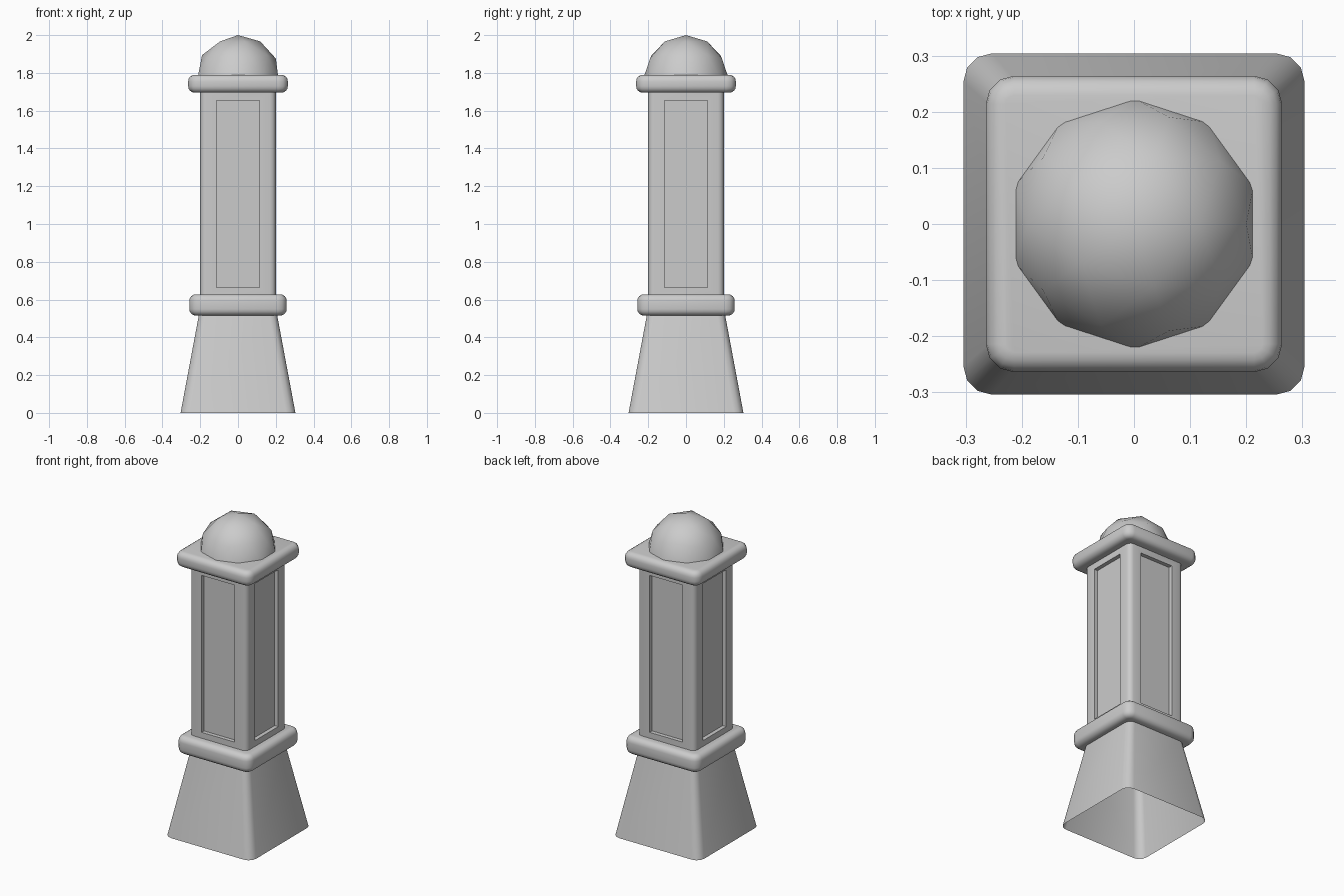
import bpy, bmesh
from math import sin, cos, pi, radians

if "Cube" in bpy.data.objects:
    bpy.data.objects.remove(bpy.data.objects["Cube"])


def ring(bm, half, r, z, seg=3):
    """Rounded-square loop of vertices."""
    verts = []
    for q in range(4):
        a0 = q * pi / 2
        cx = (half - r) * (1 if q in (0, 3) else -1)
        cy = (half - r) * (1 if q in (0, 1) else -1)
        for i in range(seg + 1):
            a = a0 + i * pi / 2 / seg
            verts.append(bm.verts.new((cx + r * cos(a), cy + r * sin(a), z)))
    return verts


def loft(bm, profile, caps=False):
    """Skin rounded squares given as (half width, corner radius, z)."""
    rings = [ring(bm, *p) for p in profile]
    for a, b in zip(rings, rings[1:]):
        n = len(a)
        for i in range(n):
            j = (i + 1) % n
            bm.faces.new((a[i], a[j], b[j], b[i]))
    if caps:
        bm.faces.new(rings[0][::-1])
        bm.faces.new(rings[-1])
    bm.normal_update()


def finish(bm, name):
    me = bpy.data.meshes.new(name)
    bm.to_mesh(me)
    bm.free()
    ob = bpy.data.objects.new(name, me)
    bpy.context.collection.objects.link(ob)
    bpy.ops.object.select_all(action='DESELECT')
    ob.select_set(True)
    bpy.context.view_layer.objects.active = ob
    bpy.ops.object.shade_smooth_by_angle(angle=radians(40))
    return ob


def collar(name, half, z0, z1, r=0.035, corner=0.05, seg=4):
    """Square slab with rounded rims."""
    prof = []
    for i in range(2 * seg + 2):
        top = i > seg
        a = -pi / 2 + (i - top) * pi / 2 / seg
        inset = r * (1 - cos(a))
        z = (z1 - r if top else z0 + r) + r * sin(a)
        prof.append((half - inset, corner - inset, z))
    bm = bmesh.new()
    loft(bm, prof, caps=True)
    return finish(bm, name)


# flared base, open underneath
bm = bmesh.new()
loft(bm, [(0.304, 0.05, 0.0), (0.205, 0.04, 0.53)])
finish(bm, "base")

# collars below and above the shaft
collar("lower_collar", 0.258, 0.515, 0.628)
collar("upper_collar", 0.264, 1.695, 1.79)

# shaft with a recessed panel on each side
bm = bmesh.new()
loft(bm, [(0.2, 0.03, 0.61), (0.2, 0.03, 1.71)])
sides = [f for f in bm.faces if f.calc_area() > 0.2]
bmesh.ops.inset_individual(bm, faces=sides, thickness=0.055, use_even_offset=True)
bmesh.ops.inset_individual(bm, faces=sides, thickness=0.0, depth=-0.025)
finish(bm, "shaft")

# faceted ball cap, cut off inside the upper collar
bm = bmesh.new()
bmesh.ops.create_icosphere(bm, subdivisions=2, radius=0.224)
bmesh.ops.bisect_plane(bm, geom=bm.verts[:] + bm.edges[:] + bm.faces[:], dist=1e-5,
                       plane_co=(0, 0, 0), plane_no=(0, 0, -1), clear_outer=True)
bmesh.ops.translate(bm, verts=bm.verts[:], vec=(0, 0, 1.776))
finish(bm, "dome")
